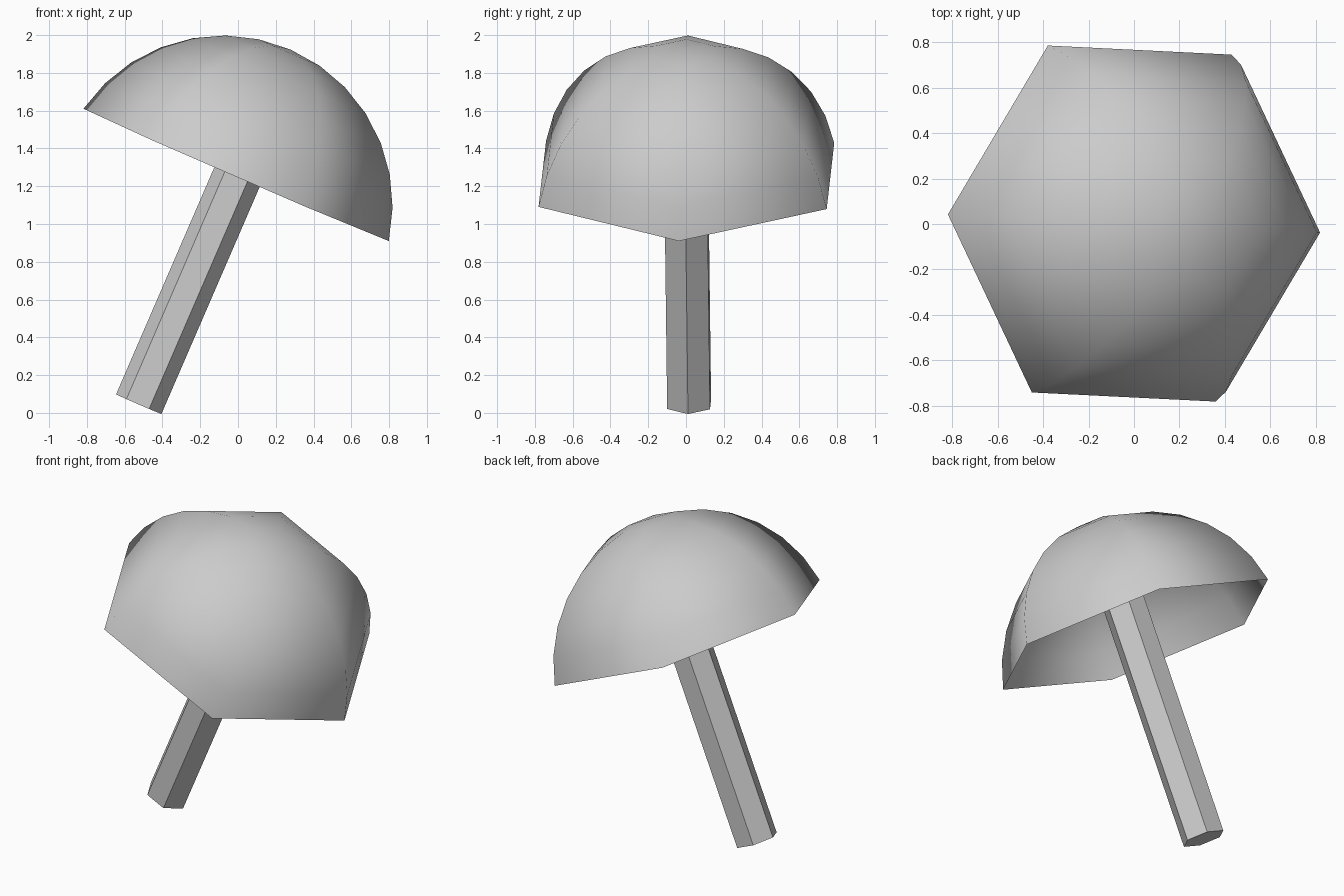
import bpy
import bmesh
from math import sin, cos, radians
from mathutils import Matrix, Euler

if "Cube" in bpy.data.objects:
    bpy.data.objects.remove(bpy.data.objects["Cube"], do_unlink=True)

SIDES = 6
DOME_RADIUS = 0.899
STEP = radians(11.25)       # angle between dome rings
RINGS = 7
SPHERE_CENTRE = -DOME_RADIUS * cos(RINGS * STEP)
STEM_RADIUS = 0.131
STEM_BOTTOM = -1.319
STEM_TOP = SPHERE_CENTRE + DOME_RADIUS - 0.03

# Everything leans over together around the middle of the rim
LEAN = Matrix.Translation((-0.01, 0.002, 1.26)) @ Euler(
    (radians(0.65), radians(23.4), 0)).to_matrix().to_4x4() @ Matrix.Rotation(radians(-2.6), 4, "Z")

grey = bpy.data.materials.new("plain grey")
grey.use_nodes = True
grey.diffuse_color = (0.6, 0.6, 0.6, 1)
grey.node_tree.nodes["Principled BSDF"].inputs["Base Color"].default_value = (0.6, 0.6, 0.6, 1)


def add_object(name, bm, smooth):
    mesh = bpy.data.meshes.new(name)
    bmesh.ops.recalc_face_normals(bm, faces=bm.faces)
    for face in bm.faces:
        face.smooth = smooth
    bm.to_mesh(mesh)
    bm.free()
    mesh.materials.append(grey)
    obj = bpy.data.objects.new(name, mesh)
    obj.matrix_world = LEAN
    bpy.context.collection.objects.link(obj)
    return obj


# Canopy: open six-sided spherical cap, spun from an arc
bm = bmesh.new()
arc = [bm.verts.new((DOME_RADIUS * sin(i * STEP), 0, SPHERE_CENTRE + DOME_RADIUS * cos(i * STEP)))
       for i in range(RINGS + 1)]
edges = [bm.edges.new(pair) for pair in zip(arc, arc[1:])]
bmesh.ops.spin(bm, geom=arc + edges, cent=(0, 0, 0), axis=(0, 0, 1),
               angle=radians(360), steps=SIDES)
bmesh.ops.remove_doubles(bm, verts=bm.verts, dist=0.0005)
add_object("canopy", bm, True)

# Stem: six-sided rod with its flats turned towards the canopy corners
bm = bmesh.new()
bmesh.ops.create_cone(bm, cap_ends=True, segments=SIDES, radius1=STEM_RADIUS, radius2=STEM_RADIUS,
                      depth=STEM_TOP - STEM_BOTTOM,
                      matrix=Matrix.Translation((0.009, 0, (STEM_TOP + STEM_BOTTOM) / 2))
                      @ Matrix.Rotation(radians(90), 4, "Z"))
add_object("stem", bm, False)
